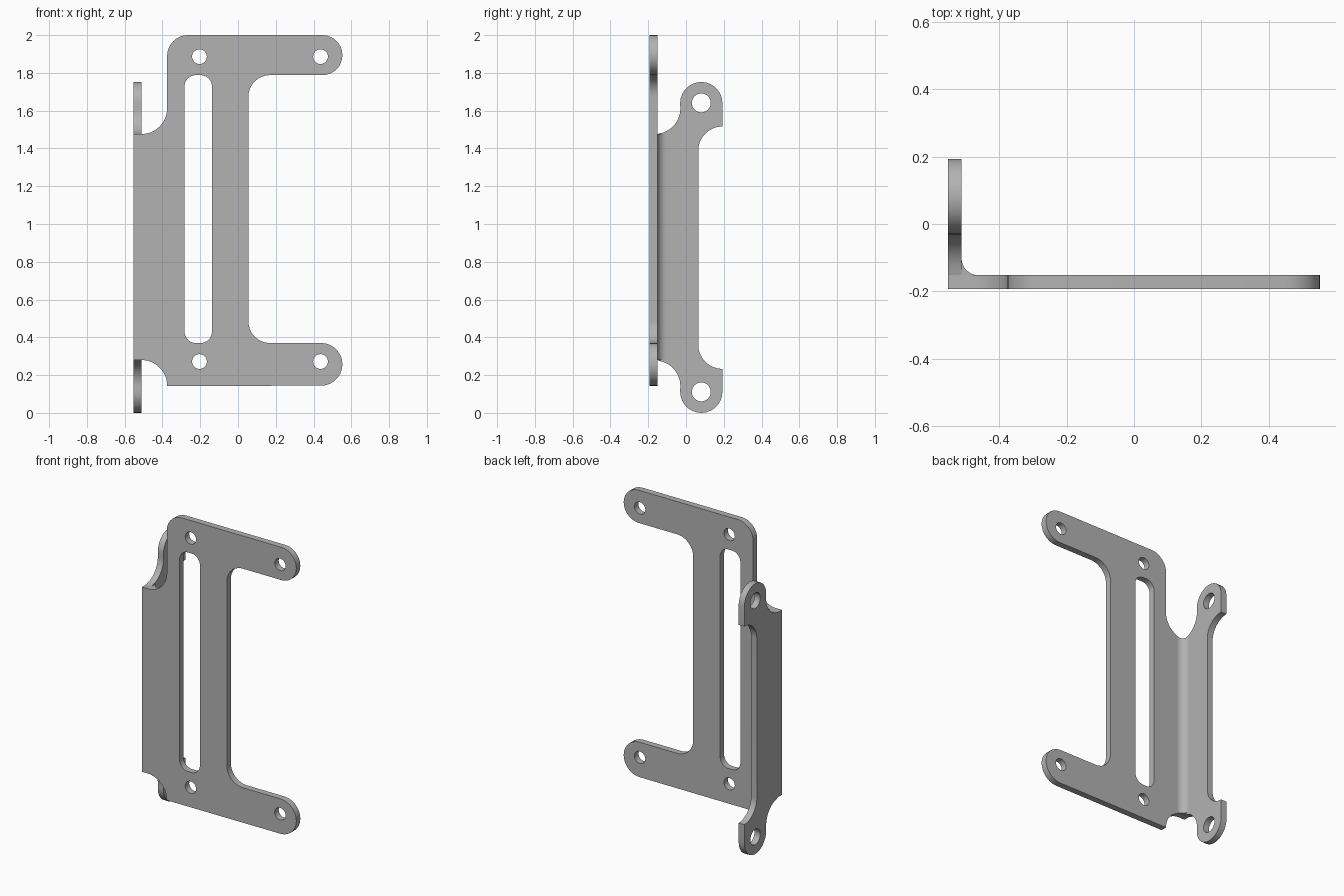
import bpy
import bmesh
from math import cos, sin, radians
from mathutils import Vector

cube = bpy.data.objects.get("Cube")
if cube:
    bpy.data.objects.remove(cube, do_unlink=True)

metal = bpy.data.materials.new("plain grey metal")
metal.use_nodes = True
GREY = (0.45, 0.45, 0.45, 1)
metal.diffuse_color = GREY
metal.node_tree.nodes["Principled BSDF"].inputs["Base Color"].default_value = GREY

LEFT, RIGHT = -0.553, 0.553
FRONT, BACK = -0.193, 0.193
THICK = 0.041
INNER_X, INNER_Y = LEFT + THICK, FRONT + THICK


def arc(u, v, r, start, end, steps=14):
    angles = [radians(start + (end - start) * i / steps) for i in range(steps + 1)]
    return [(u + r * cos(a), v + r * sin(a)) for a in angles]


def hole(u, v, r):
    return arc(u, v, r, 0, 360, 32)[:-1]


def slab(name, loops, place, push):
    """Fill an outline with its holes, then extrude it to a solid sheet."""
    bm = bmesh.new()
    for loop in loops:
        verts = [bm.verts.new(place(u, v)) for u, v in loop]
        for a, b in zip(verts, verts[1:] + verts[:1]):
            bm.edges.new((a, b))
    bmesh.ops.remove_doubles(bm, verts=bm.verts, dist=0.0005)
    bmesh.ops.triangle_fill(bm, edges=bm.edges[:], use_beauty=True)
    result = bmesh.ops.extrude_face_region(bm, geom=bm.faces[:], use_keep_orig=True)
    moved = [g for g in result["geom"] if isinstance(g, bmesh.types.BMVert)]
    bmesh.ops.translate(bm, verts=moved, vec=Vector(push))
    bmesh.ops.recalc_face_normals(bm, faces=bm.faces)
    mesh = bpy.data.meshes.new(name)
    bm.to_mesh(mesh)
    bm.free()
    mesh.materials.append(metal)
    obj = bpy.data.objects.new(name, mesh)
    bpy.context.collection.objects.link(obj)
    bpy.ops.object.select_all(action="DESELECT")
    obj.select_set(True)
    bpy.context.view_layer.objects.active = obj
    bpy.ops.object.shade_smooth_by_angle(angle=radians(30))
    return obj


# Front plate: C-shaped sheet with two arms and a long slot
plate = (
    [(LEFT, 0.28)]
    + arc(INNER_X, 0.143, 0.137, 90, 0)
    + arc(0.44, 0.257, 0.113, -90, 90)
    + arc(0.17, 0.485, 0.115, 270, 180)
    + arc(0.17, 1.673, 0.115, 180, 90)
    + arc(0.447, 1.894, 0.106, -90, 90)
    + arc(-0.265, 1.89, 0.11, 90, 180)
    + arc(INNER_X, 1.613, 0.137, 0, -90)
    + [(LEFT, 1.476)]
)
slot = (
    arc(-0.198, 1.728, 0.06, 0, 90) + arc(-0.223, 1.728, 0.06, 90, 180)
    + arc(-0.223, 0.43, 0.06, 180, 270) + arc(-0.198, 0.43, 0.06, 270, 360)
)
plate_holes = [hole(x, z, 0.039) for x in (-0.204, 0.437) for z in (0.272, 1.886)]
slab("front_plate", [plate, slot] + plate_holes,
     lambda x, z: (x, FRONT, z), (0, THICK, 0))

# Side flange: bent back from the plate, with an ear at each end
flange = (
    arc(-0.165, 0.142, 0.135, 85, 0)
    + arc(0.081, 0.112, 0.112, 180, 360)
    + arc(BACK, 0.361, 0.128, 270, 180)
    + arc(BACK, 1.388, 0.128, 180, 90)
    + arc(0.081, 1.64, 0.112, 0, 180)
    + arc(-0.165, 1.612, 0.135, 0, -85)
)
flange = [(INNER_Y, 0.28)] + flange[1:-1] + [(INNER_Y, 1.476)]
slab("side_flange", [flange, hole(0.081, 0.111, 0.05), hole(0.081, 1.641, 0.05)],
     lambda y, z: (LEFT, y, z), (THICK, 0, 0))

# Rounded inside of the bend
R = 0.05
bend = [(INNER_X, INNER_Y)] + arc(INNER_X + R, INNER_Y + R, R, 180, 270)
slab("bend_fillet", [bend], lambda x, y: (x, y, 0.28), (0, 0, 1.196))
